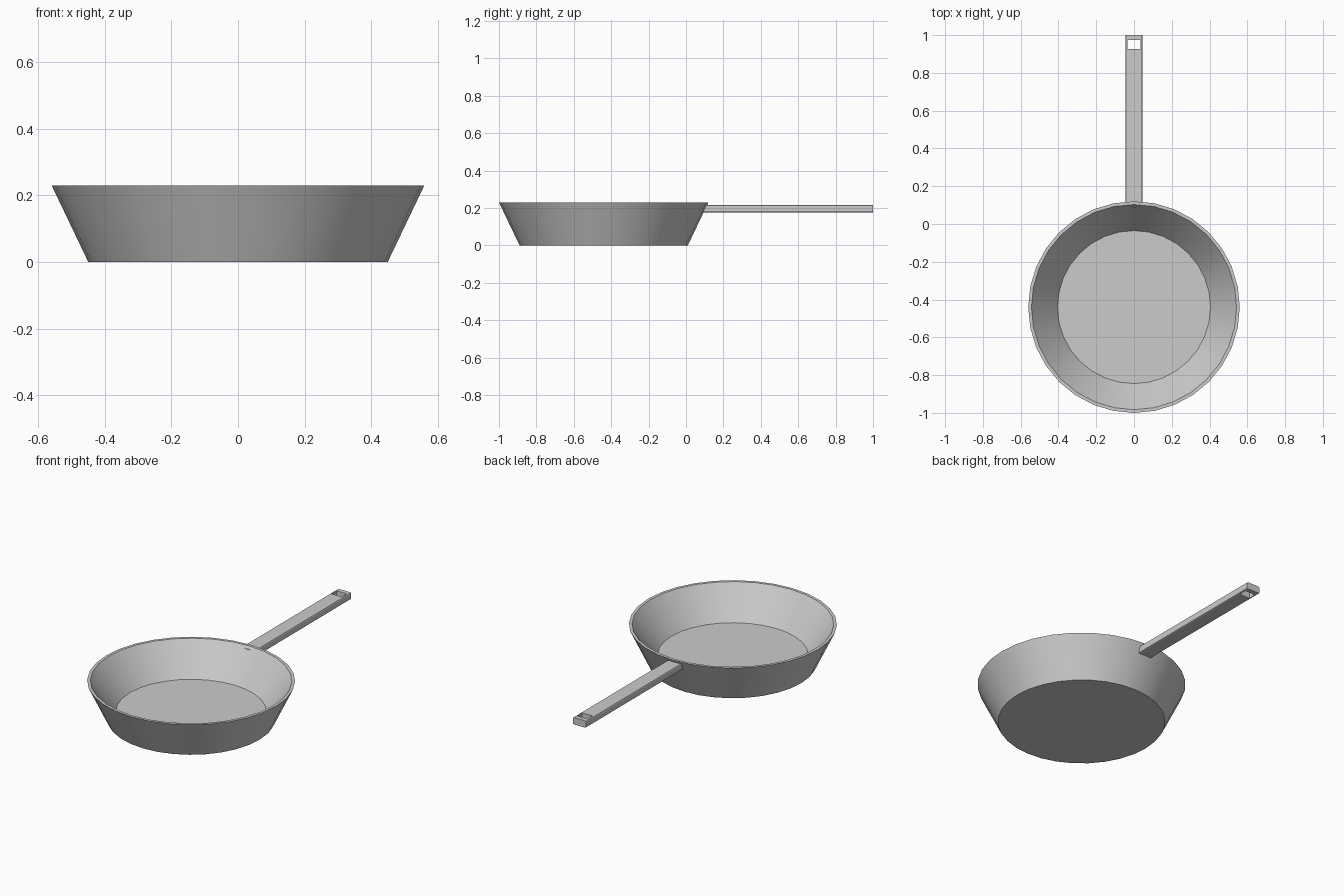
import bpy, bmesh, math
from mathutils import Matrix

if "Cube" in bpy.data.objects:
    bpy.data.objects.remove(bpy.data.objects["Cube"])


def make_object(name, bm):
    bmesh.ops.recalc_face_normals(bm, faces=bm.faces)
    mesh = bpy.data.meshes.new(name)
    bm.to_mesh(mesh)
    bm.free()
    obj = bpy.data.objects.new(name, mesh)
    bpy.context.collection.objects.link(obj)
    return obj


def box(name, x, y, z):
    bm = bmesh.new()
    bmesh.ops.create_cube(bm, size=1)
    for v in bm.verts:
        for i, (lo, hi) in enumerate((x, y, z)):
            v.co[i] = lo if v.co[i] < 0 else hi
    return make_object(name, bm)


def smooth(obj, angle):
    bpy.ops.object.select_all(action='DESELECT')
    obj.select_set(True)
    bpy.context.view_layer.objects.active = obj
    bpy.ops.object.shade_smooth_by_angle(angle=math.radians(angle))


# Pan body: rings of (radius, height) from the base, over the rim, to the floor
SIDES = 32
profile = [(0.45, 0), (0.56, 0.23), (0.543, 0.23), (0.405, 0.05)]
bm = bmesh.new()
rings = [[bm.verts.new((r * math.cos(math.tau * i / SIDES),
                        r * math.sin(math.tau * i / SIDES), z))
          for i in range(SIDES)] for r, z in profile]
for a, b in zip(rings, rings[1:]):
    for i in range(SIDES):
        j = (i + 1) % SIDES
        bm.faces.new((a[i], a[j], b[j], b[i]))
bm.faces.new(rings[0])
bm.faces.new(rings[-1])
bm.transform(Matrix.Translation((0, -0.44, 0)))
smooth(make_object("pan_body", bm), 30)

# Handle: bar with its long edges softened
handle = box("handle", (-0.044, 0.044), (0.09, 1.0), (0.175, 0.216))
bm = bmesh.new()
bm.from_mesh(handle.data)
long_edges = [e for e in bm.edges
              if abs(e.verts[0].co.y - e.verts[1].co.y) > 0.5]
bmesh.ops.bevel(bm, geom=long_edges, offset=0.008, segments=2,
                profile=0.5, affect='EDGES')
bm.to_mesh(handle.data)
bm.free()

# Hanging slot through the handle end
cutter = box("slot_cutter", (-0.034, 0.034), (0.926, 0.973), (0.1, 0.3))
cutter.hide_render = True
cutter.hide_set(True)
slot = handle.modifiers.new("slot", 'BOOLEAN')
slot.operation = 'DIFFERENCE'
slot.solver = 'EXACT'
slot.object = cutter
